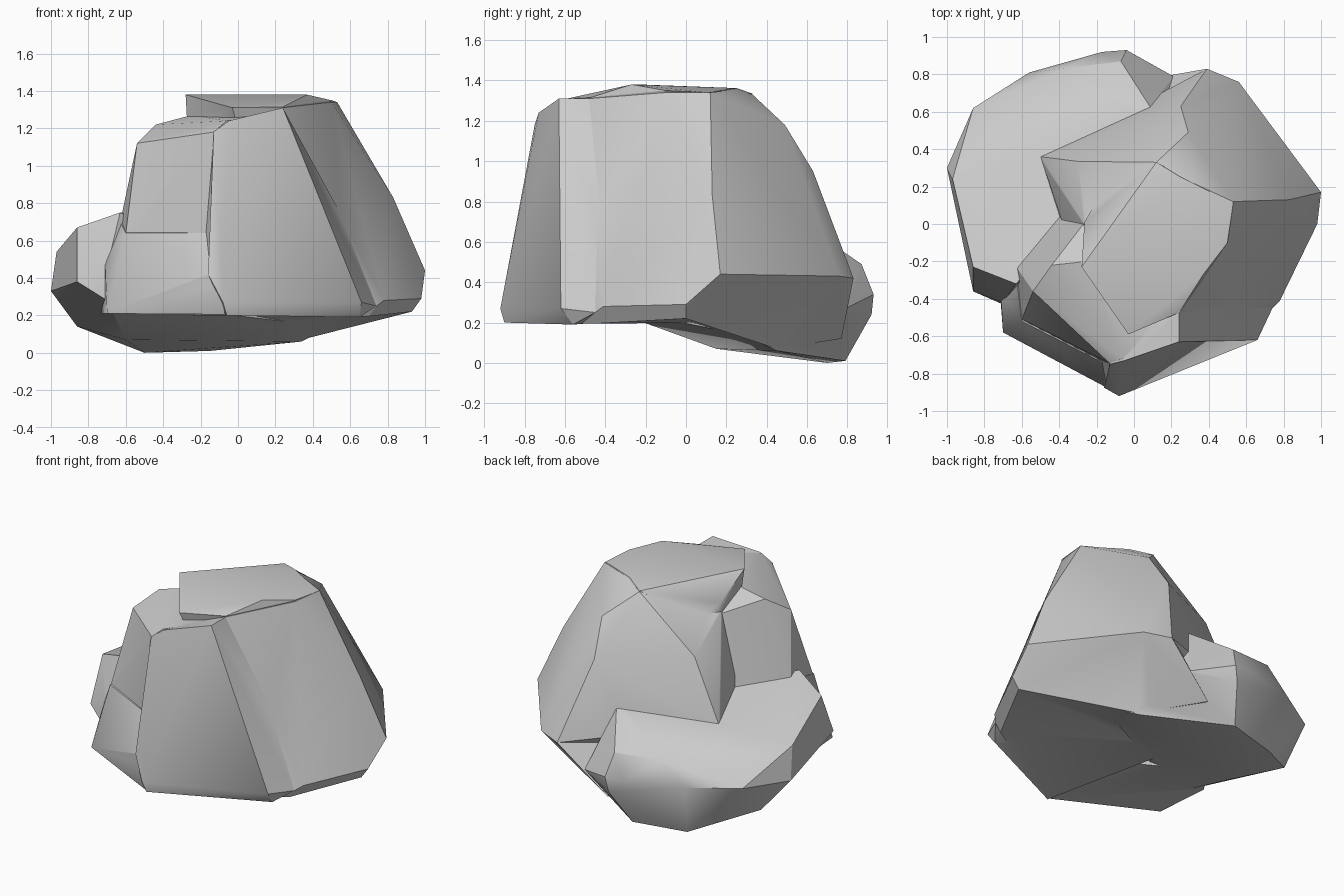
import bpy, bmesh, math


def hull(name, pts):
    """Faceted chunk: convex hull around its corner points."""
    bm = bmesh.new()
    for p in pts:
        bm.verts.new(p)
    bmesh.ops.convex_hull(bm, input=bm.verts[:])
    loose = [v for v in bm.verts if not v.link_faces]
    bmesh.ops.delete(bm, geom=loose, context='VERTS')
    bmesh.ops.recalc_face_normals(bm, faces=bm.faces[:])
    me = bpy.data.meshes.new(name)
    bm.to_mesh(me)
    bm.free()
    ob = bpy.data.objects.new(name, me)
    bpy.context.collection.objects.link(ob)
    return ob


def fuse(base, other):
    """Boolean-union another chunk into the base and discard it."""
    mod = base.modifiers.new("fuse", 'BOOLEAN')
    mod.operation = 'UNION'
    mod.solver = 'EXACT'
    mod.object = other
    bpy.context.view_layer.objects.active = base
    bpy.ops.object.modifier_apply(modifier=mod.name)
    bpy.data.objects.remove(other, do_unlink=True)


# main boulder body: right side and rounded back
rock = hull("boulder", [
    (-.13, -.74, 1.17), (-.15, -.86, .42), (-.06, -.89, .20),
    (.24, -.48, 1.31), (.60, -.40, .65), (.74, -.45, .25), (.78, -.41, .28),
    (.70, -.45, .195), (.93, 0, .22), (.98, 0, .29), (1, .17, .44), (.83, .13, .83),
    (.53, .12, 1.34), (.50, -.10, 1.34), (.25, .25, 1.355), (.12, .33, 1.33),
    (.56, .76, .43), (.39, .83, .42), (.25, .63, .95), (.29, .49, 1.18),
    (.09, .62, .66), (-.50, .36, .60),
    (-.30, .335, 1.0), (-.27, .01, 1.17), (-.40, .08, .62), (-.3, .2, .2)])

# front slab with the narrow chipped edge on its right
front = hull("front_slab", [
    (-.08, -.92, .27), (.66, -.62, .27), (.24, -.63, 1.31), (-.05, -.73, 1.24),
    (-.13, -.75, 1.18), (-.16, -.875, .42), (-.06, -.90, .20), (.65, -.56, .19),
    (.24, -.48, 1.31), (.60, -.39, .65), (.74, -.45, .25), (0, -.2, 1.2), (0, -.2, .22)])

# left front shoulder with its sloping foot
shoulder = hull("left_shoulder", [
    (-.54, -.36, 1.12), (-.44, -.22, 1.22), (-.13, -.745, 1.18), (-.06, -.72, 1.24),
    (-.60, -.51, .64), (-.14, -.75, .64), (-.63, -.23, .70), (-.40, .07, .62),
    (-.27, 0, 1.16), (-.25, -.2, 1.27), (.2, -.5, 1.28), (.2, 0, 1.2),
    (.2, -.5, .4), (.2, 0, .4), (-.63, -.32, .5)])
foot = hull("left_foot", [
    (-.70, -.58, .21), (-.71, -.42, .47), (-.60, -.52, .64), (-.14, -.755, .64),
    (-.155, -.87, .42), (-.08, -.91, .27), (-.07, -.89, .205), (-.63, -.28, .70),
    (.1, -.4, .6), (.1, -.4, .21), (-.6, 0, .21), (-.4, 0, .5), (-.73, -.2, .21)])

# raised cap on top, sloping down to the back
cap = hull("top_cap", [
    (-.28, -.23, 1.38), (-.03, -.59, 1.31), (.24, -.475, 1.315), (.50, -.1, 1.35),
    (.37, -.27, 1.38), (.53, .11, 1.34), (.25, .25, 1.362), (-.265, .01, 1.23),
    (-.27, -.2, 1.2), (-.265, .01, 1.15), (0, -.55, 1.2), (.2, -.4, 1.1),
    (.3, .1, 1.1), (.12, .33, 1.335), (-.2, .12, 1.15)])

# low shelf at back left
shelf = hull("back_shelf", [
    (-1, .30, .33), (-.97, .24, .54), (-.86, .62, .36), (-.56, .81, .36),
    (-.17, .92, .34), (-.04, .93, .34), (-.06, .92, .24), (-.07, .87, .49),
    (-.38, .83, .51), (.09, .62, .66), (.21, .79, .27), (-.86, -.23, .67),
    (-.63, -.32, .75), (-.86, -.36, .38), (-.70, -.42, .46), (-.70, -.43, .28),
    (0, 0, .20), (-.5, .70, 0), (-.15, .79, .01), (.34, .45, .06), (.49, .28, .14),
    (-.60, .15, .07), (-.86, .42, .14)])

# underside web joining the shelf to the overhanging back right
web = hull("underside_web", [
    (1, .17, .44), (.56, .76, .43), (.39, .83, .42), (.93, 0, .22), (.98, 0, .29),
    (.49, .28, .15), (.34, .45, .07), (.21, .79, .27), (0, 0, .21), (0, .4, .3),
    (.1, .6, .5), (.05, .77, .12)])

for part in (front, shoulder, foot, cap, shelf, web):
    fuse(rock, part)

# crisp facets with gently blended shallow bends
for o in bpy.context.selected_objects:
    o.select_set(False)
rock.select_set(True)
bpy.context.view_layer.objects.active = rock
bpy.ops.object.shade_smooth_by_angle(angle=math.radians(30))
